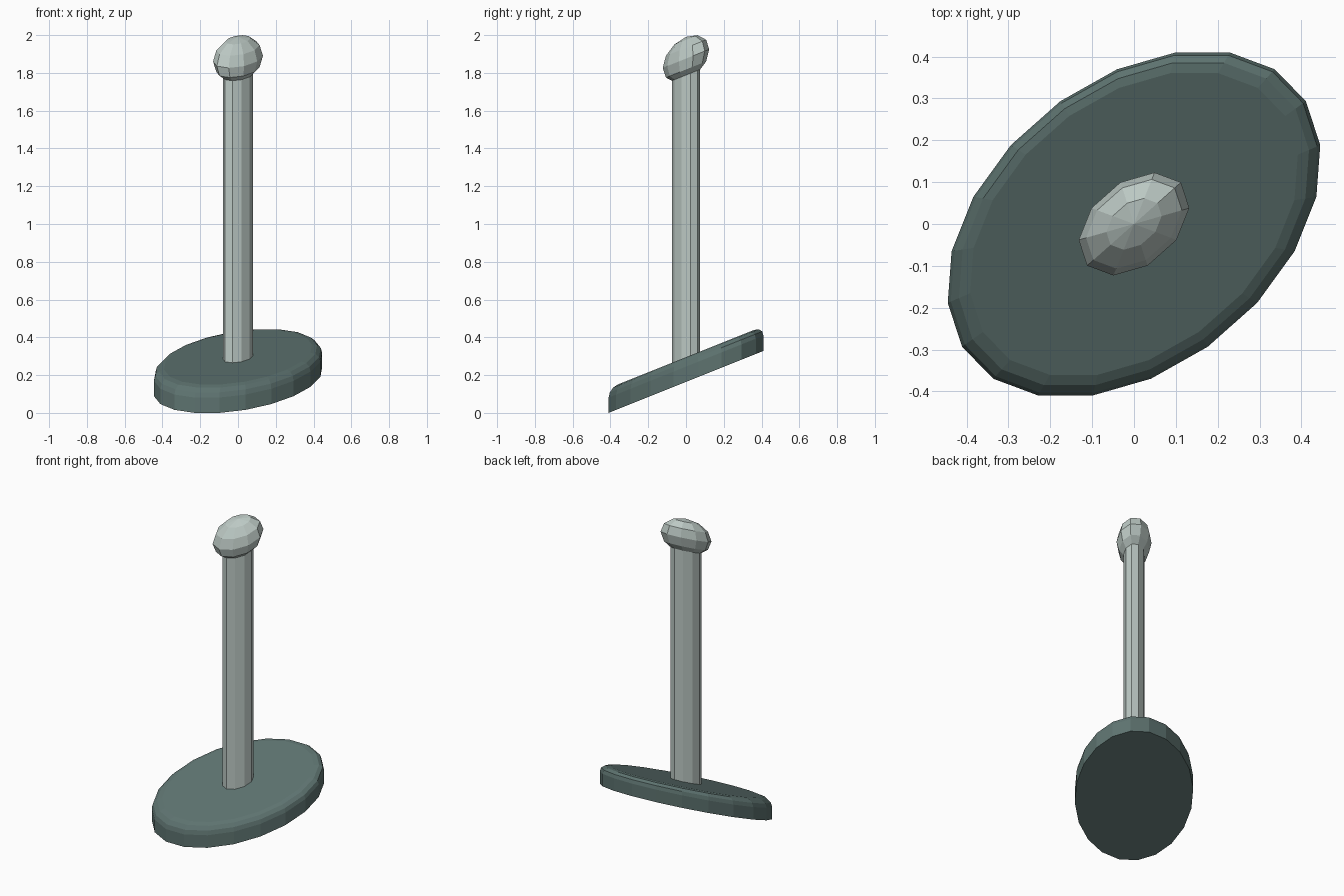
import bpy, bmesh, math
from mathutils import Matrix

if "Cube" in bpy.data.objects:
    bpy.data.objects.remove(bpy.data.objects["Cube"])

# Whole model leans: x and z both shift with y
SHEAR = Matrix(((1, 0.4, 0, 0), (0, 1, 0, 0), (0, 0.4, 1, 0), (0, 0, 0, 1)))


def material(name, color):
    m = bpy.data.materials.new(name)
    m.diffuse_color = (*color, 1)
    m.use_nodes = True
    m.node_tree.nodes["Principled BSDF"].inputs["Base Color"].default_value = m.diffuse_color
    return m


def lathe(name, profile, sides, mat):
    """Revolve (radius, z) points from bottom to top; radius 0 is a pole."""
    bm = bmesh.new()
    rings = []
    for r, z in profile:
        if r == 0:
            rings.append([bm.verts.new((0, 0, z))] * sides)
        else:
            angles = [2 * math.pi * (k + 0.5) / sides for k in range(sides)]
            rings.append([bm.verts.new((r * math.cos(a), r * math.sin(a), z)) for a in angles])
    for low, high in zip(rings, rings[1:]):
        for k in range(sides):
            n = (k + 1) % sides
            quad = list(dict.fromkeys((low[k], low[n], high[n], high[k])))
            bm.faces.new(quad)
    if profile[0][0]:
        bm.faces.new(rings[0][::-1])
    if profile[-1][0]:
        bm.faces.new(rings[-1])
    bm.transform(SHEAR)
    bmesh.ops.recalc_face_normals(bm, faces=bm.faces)
    me = bpy.data.meshes.new(name)
    bm.to_mesh(me)
    bm.free()
    me.materials.append(mat)
    ob = bpy.data.objects.new(name, me)
    bpy.context.collection.objects.link(ob)
    return ob


dark = material("dark_metal", (0.11, 0.17, 0.16))
light = material("light_metal", (0.50, 0.58, 0.55))

# Base disc with a rounded top edge
R, bottom, top, bev = 0.415, 0.164, 0.295, 0.05
profile = [(R, bottom)]
for i in range(4):
    a = math.radians(30 * i)
    profile.append((R - bev + bev * math.cos(a), top - bev + bev * math.sin(a)))
lathe("base", profile, 20, dark)

# Upright post
lathe("post", [(0.075, 0.285), (0.075, 1.80)], 10, light)

# Ball finial: six bands, slightly flattened
ball = []
for i in range(7):
    a = math.radians(-90 + 30 * i)
    r = 0 if i in (0, 6) else 0.123 * math.cos(a)
    ball.append((r, 1.8755 + 0.115 * math.sin(a)))
lathe("finial", ball, 10, light)
